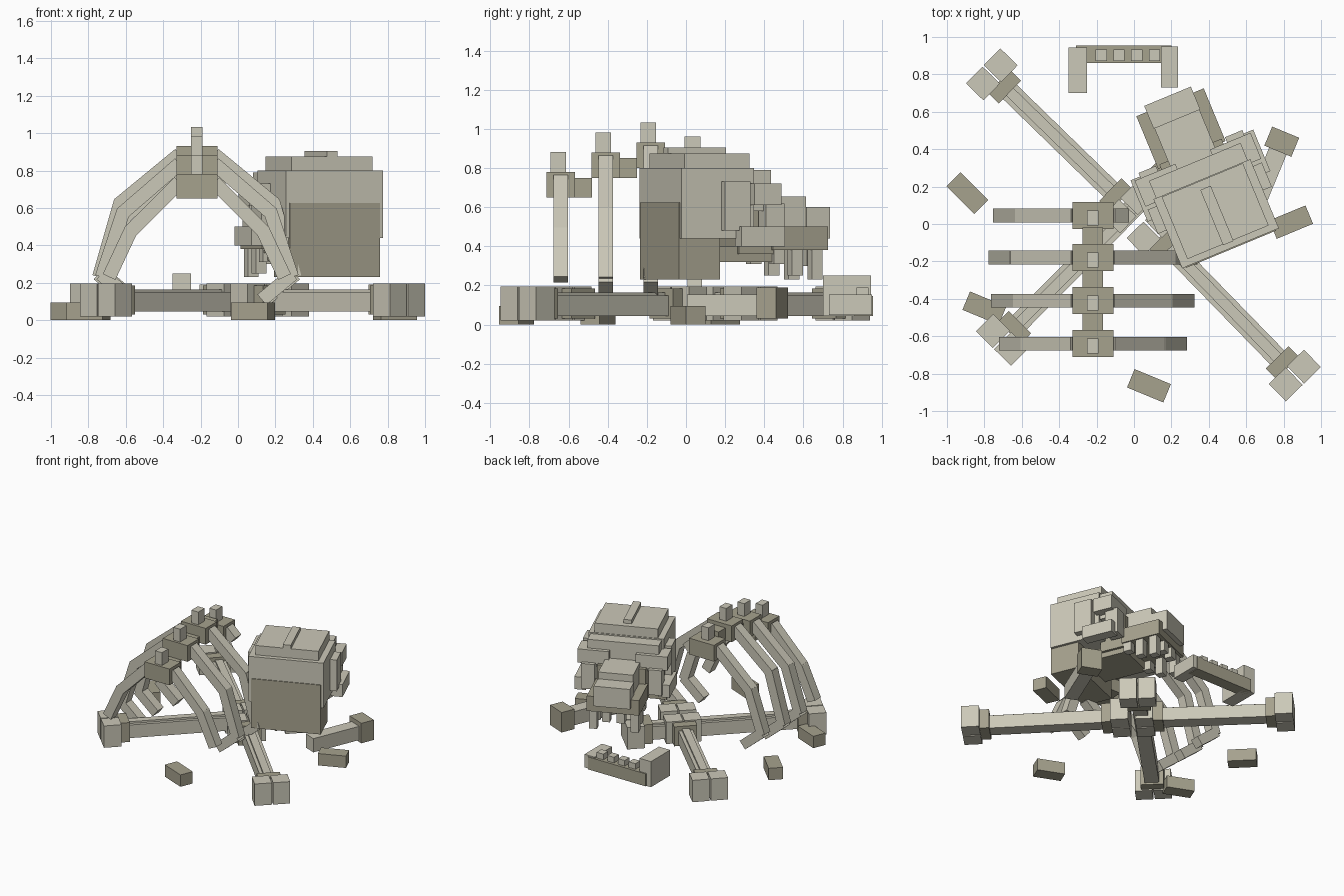
import bpy, math
from mathutils import Vector, Matrix

if "Cube" in bpy.data.objects:
    bpy.data.objects.remove(bpy.data.objects["Cube"])


def material(name, rgb):
    m = bpy.data.materials.new(name)
    m.diffuse_color = (*rgb, 1)
    m.use_nodes = True
    m.node_tree.nodes["Principled BSDF"].inputs["Base Color"].default_value = m.diffuse_color
    return m


LIGHT = material("pale_bone", (0.60, 0.58, 0.48))
DARK = material("aged_bone", (0.38, 0.36, 0.27))

CUBE_FACES = [(0, 1, 3, 2), (4, 6, 7, 5), (0, 4, 5, 1), (2, 3, 7, 6), (0, 2, 6, 4), (1, 5, 7, 3)]


def box(name, lo, hi, mat=LIGHT, frame=Matrix()):
    """Box between two corners, placed in a local frame."""
    verts = [(x, y, z) for x in (lo[0], hi[0]) for y in (lo[1], hi[1]) for z in (lo[2], hi[2])]
    me = bpy.data.meshes.new(name)
    me.from_pydata(verts, [], CUBE_FACES)
    me.materials.append(mat)
    ob = bpy.data.objects.new(name, me)
    ob.matrix_world = frame
    bpy.context.collection.objects.link(ob)
    return ob


def frame_at(x, y, degrees, z=0):
    return Matrix.Translation((x, y, z)) @ Matrix.Rotation(math.radians(degrees), 4, 'Z')


# Long bones: stepped shaft, a collar and a pair of knuckles at each end
def long_bone(name, a, b):
    d = Vector(b) - Vector(a)
    L = d.length
    fr = frame_at(a[0], a[1], math.degrees(math.atan2(d.y, d.x)))
    box(name + "_shaft", (0.1, -0.053, 0.045), (L - 0.1, 0.053, 0.15), LIGHT, fr)
    box(name + "_ridge", (0.1, -0.028, 0.15), (L - 0.1, 0.028, 0.165), LIGHT, fr)
    for x, s in ((0, 1), (L, -1)):
        c = x + s * 0.095
        box(name + "_collar", (c - 0.04, -0.085, 0.03), (c + 0.04, 0.085, 0.185), DARK, fr)
        for y in (-0.068, 0.068):
            box(name + "_knuckle", (x - 0.065, y - 0.063, 0.02), (x + 0.065, y + 0.063, 0.195), LIGHT, fr)


long_bone("left_back_bone", (-0.76, 0.80), (-0.03, 0.09))
long_bone("right_front_bone", (0.86, -0.81), (0.10, -0.03))
long_bone("left_front_bone", (-0.705, -0.62), (0.24, 0.33))

# Short bone partly under the skull
fr = frame_at(0.79, 0.44, 67.5)
box("short_bone_collar", (-0.055, -0.078, 0.03), (0.055, 0.078, 0.19), DARK, fr)
box("short_bone_shaft", (-0.45, -0.05, 0.045), (-0.055, 0.05, 0.155), LIGHT, fr)

# Loose bone fragments on the ground
for x, y, ang in ((-0.89, 0.165, -45), (-0.80, -0.45, -22.5), (0.08, -0.865, -22.5), (0.84, 0.01, 22.5)):
    box("loose_fragment", (-0.105, -0.053, 0), (0.105, 0.053, 0.095), DARK, frame_at(x, y, ang))


# Spine and ribs
def rib_segment(p, q, y):
    p, q = Vector((p[0], y, p[1])), Vector((q[0], y, q[1]))
    d = q - p
    rot = Vector((1, 0, 0)).angle(d) * (-1 if d.z > 0 else 1)
    fr = Matrix.Translation(p) @ Matrix.Rotation(rot, 4, 'Y')
    box("rib_segment", (-0.01, -0.037, -0.037), (d.length + 0.01, 0.037, 0.037), LIGHT, fr)


CX = -0.22
SPINE = ((-0.64, 0.65, 0.465), (-0.41, 0.75, 0.505), (-0.18, 0.80, 0.52), (0.045, 0.73, 0.495))
for i, (y, z, reach) in enumerate(SPINE):
    box("vertebra", (CX - 0.11, y - 0.072, z), (CX + 0.11, y + 0.072, z + 0.13), DARK)
    box("vertebra_spike", (CX - 0.03, y - 0.052, z + 0.13), (CX + 0.03, y + 0.028, z + 0.232), LIGHT)
    if i < 3:
        box("spine_link", (CX - 0.055, y + 0.07, z), (CX + 0.055, y + 0.16, z + 0.1), DARK)
    for s in (-1, 1):
        pts = [(0.10, z + 0.08), (reach - 0.11, z - 0.175), (reach, 0.24), (reach - 0.15, 0.115)]
        if i == 0:
            pts.pop()
        if i == 3 and s > 0:  # broken rib
            pts = [pts[0], (0.16, z + 0.025)]
        for p, q in zip(pts, pts[1:]):
            rib_segment((CX + s * p[0], p[1]), (CX + s * q[0], q[1]), y)

# Detached lower jaw
box("jaw_bar", (-0.31, 0.86, 0.045), (0.20, 0.955, 0.145), DARK)
box("jaw_tall_arm", (-0.35, 0.70, 0.045), (-0.25, 0.945, 0.25), LIGHT)
box("jaw_low_arm", (0.145, 0.73, 0.05), (0.235, 0.95, 0.155), LIGHT)
for i in range(4):
    x = -0.175 + i * 0.095
    box("jaw_tooth", (x - 0.03, 0.872, 0.145), (x + 0.03, 0.933, 0.19), LIGHT)

# Skull in its own turned frame: local y runs from the nape to the snout
SK = frame_at(0.516, -0.13, 22.5)


def skull(name, u, f, z, mat=LIGHT):
    box(name, (u[0], f[0], z[0]), (u[1], f[1], z[1]), mat, SK)


def skull_pair(name, u, f, z, mat=LIGHT):
    skull("right_" + name, u, f, z, mat)
    skull("left_" + name, (-u[1], -u[0]), f, z, mat)


skull("cranium", (-0.28, 0.28), (0, 0.40), (0.44, 0.80))
skull("cranium_front", (-0.265, 0.265), (0.40, 0.50), (0.58, 0.79))
skull("skull_base", (-0.26, 0.26), (-0.006, 0.22), (0.23, 0.625), DARK)
skull("skull_cap", (-0.235, 0.235), (0.035, 0.395), (0.80, 0.875))
skull("crest", (-0.03, 0.03), (0.03, 0.35), (0.875, 0.905))
skull_pair("brow", (0.10, 0.335), (0.38, 0.53), (0.61, 0.72))
skull_pair("temple", (0.27, 0.33), (0.22, 0.36), (0.48, 0.73))
skull_pair("cheekbone", (0.27, 0.355), (0.30, 0.54), (0.40, 0.50))
skull_pair("eye_post", (0.20, 0.30), (0.46, 0.56), (0.42, 0.62))
skull("face_core", (-0.18, 0.18), (0.36, 0.56), (0.36, 0.62), DARK)
skull("palate", (-0.16, 0.16), (0.20, 0.56), (0.32, 0.40), DARK)

# Snout and upper teeth
skull("snout_bridge", (-0.13, 0.13), (0.48, 0.75), (0.48, 0.655))
skull("snout_tip", (-0.135, 0.135), (0.75, 0.88), (0.44, 0.60))
skull("upper_jaw", (-0.195, 0.195), (0.54, 0.845), (0.38, 0.50), DARK)
for f, low in ((0.58, 0.31), (0.68, 0.25), (0.79, 0.23)):
    skull_pair("side_tooth", (0.125, 0.185), (f - 0.03, f + 0.03), (low, 0.38))
skull_pair("front_tooth", (0.025, 0.085), (0.775, 0.835), (0.30, 0.38))
